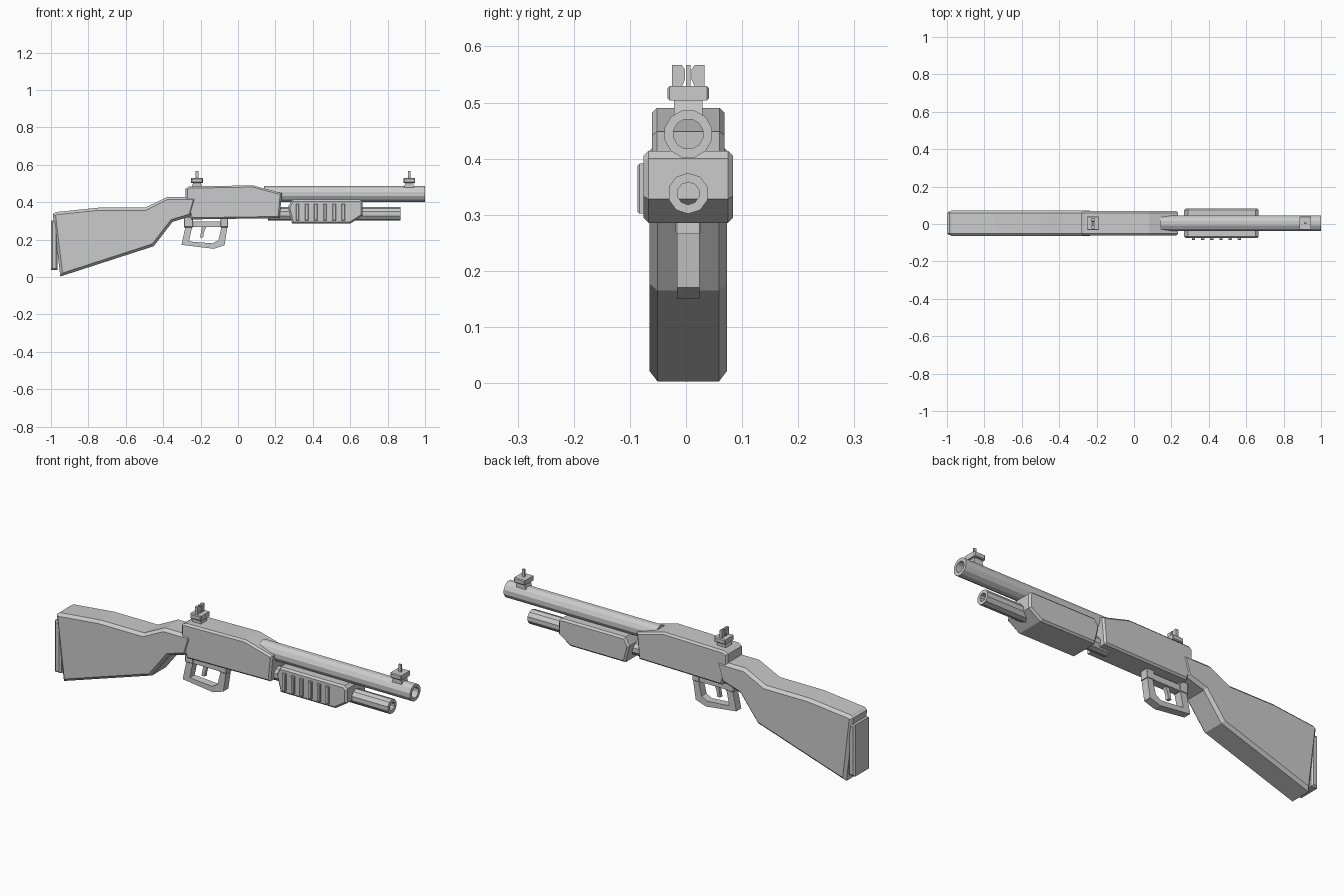
import bpy, bmesh, math

if "Cube" in bpy.data.objects:
    bpy.data.objects.remove(bpy.data.objects["Cube"])

CY = 0.004  # centre plane of the body
grey = bpy.data.materials.new("plain grey")
grey.diffuse_color = (0.6, 0.6, 0.6, 1)
grey.use_nodes = True
grey.node_tree.nodes["Principled BSDF"].inputs["Base Color"].default_value = grey.diffuse_color


def finish(name, bm):
    bmesh.ops.recalc_face_normals(bm, faces=bm.faces[:])
    me = bpy.data.meshes.new(name)
    bm.to_mesh(me)
    bm.free()
    me.materials.append(grey)
    ob = bpy.data.objects.new(name, me)
    bpy.context.collection.objects.link(ob)
    return ob


def slab(name, pts, half, chamfer=0.0, cy=CY):
    """Extrude an x-z outline across y, chamfering the rims of both sides."""
    bm = bmesh.new()
    a = [bm.verts.new((x, cy - half, z)) for x, z in pts]
    b = [bm.verts.new((x, cy + half, z)) for x, z in pts]
    caps = [bm.faces.new(a), bm.faces.new(b[::-1])]
    n = len(pts)
    for i in range(n):
        j = (i + 1) % n
        bm.faces.new((a[i], b[i], b[j], a[j]))
    bmesh.ops.recalc_face_normals(bm, faces=bm.faces[:])
    if chamfer:
        rim = [e for f in caps for e in f.edges]
        bmesh.ops.bevel(bm, geom=rim, offset=chamfer, segments=1, affect='EDGES')
    return finish(name, bm)


def box(name, x0, x1, y0, y1, z0, z1, chamfer=0.0):
    pts = [(x0, z0), (x1, z0), (x1, z1), (x0, z1)]
    return slab(name, pts, (y1 - y0) / 2, chamfer, (y0 + y1) / 2)


def pipe(name, x0, x1, z, r, bore, sides):
    """Open pipe along x."""
    bm = bmesh.new()
    rings = []
    for x, rad in ((x0, r), (x1, r), (x1, bore), (x0, bore)):
        ring = []
        for i in range(sides):
            t = 2 * math.pi * (i + 0.5) / sides
            ring.append(bm.verts.new((x, CY + rad * math.cos(t), z + rad * math.sin(t))))
        rings.append(ring)
    for k in range(4):
        p, q = rings[k], rings[(k + 1) % 4]
        for i in range(sides):
            j = (i + 1) % sides
            bm.faces.new((p[i], p[j], q[j], q[i]))
    return finish(name, bm)


def frame(name, outer, inner, half):
    """Closed loop frame between two x-z outlines."""
    bm = bmesh.new()
    rings = [[bm.verts.new((x, CY + s * half, z)) for x, z in pts]
             for pts, s in ((outer, -1), (outer, 1), (inner, 1), (inner, -1))]
    n = len(outer)
    for k in range(4):
        p, q = rings[k], rings[(k + 1) % 4]
        for i in range(n):
            j = (i + 1) % n
            bm.faces.new((p[i], p[j], q[j], q[i]))
    return finish(name, bm)


# Stock and butt plate
slab("stock", [(-0.99, 0.335), (-0.975, 0.347), (-0.743, 0.371), (-0.495, 0.371),
               (-0.38, 0.428), (-0.22, 0.428), (-0.25, 0.325), (-0.35, 0.295),
               (-0.45, 0.165), (-0.95, 0.003)], 0.069, 0.014)
box("butt_plate", -1.0, -0.965, CY - 0.062, CY + 0.062, 0.038, 0.302, 0.008)

# Receiver
slab("receiver", [(-0.28, 0.472), (-0.262, 0.484), (0.08, 0.49), (0.235, 0.448),
                  (0.222, 0.315), (-0.25, 0.308), (-0.28, 0.40)], 0.065, 0.009)

# Barrel and magazine tube
pipe("barrel", 0.14, 1.0, 0.444, 0.0435, 0.027, 12)
pipe("magazine_tube", 0.16, 0.87, 0.338, 0.0365, 0.020, 10)

# Sliding fore-end with ribs on the front side
slab("fore_end", [(0.267, 0.374), (0.29, 0.414), (0.65, 0.414), (0.666, 0.40),
                  (0.666, 0.328), (0.60, 0.285), (0.289, 0.285)], 0.0795, 0.009)
for i in range(6):
    x = 0.318 + 0.049 * i
    box("grip_rib_%d" % (i + 1), x - 0.009, x + 0.009, -0.086, -0.07, 0.302, 0.391, 0.003)

# Trigger guard, its mounts and the trigger
frame("trigger_guard",
      [(-0.275, 0.298), (-0.302, 0.172), (-0.13, 0.151), (-0.072, 0.17), (-0.052, 0.298)],
      [(-0.245, 0.268), (-0.262, 0.19), (-0.135, 0.18), (-0.105, 0.197), (-0.088, 0.268)], 0.020)
box("guard_mount_rear", -0.288, -0.24, CY - 0.023, CY + 0.023, 0.266, 0.32, 0.003)
box("guard_mount_front", -0.094, -0.053, CY - 0.023, CY + 0.023, 0.266, 0.32, 0.003)
slab("trigger", [(-0.19, 0.28), (-0.165, 0.28), (-0.182, 0.24), (-0.186, 0.212),
                 (-0.203, 0.212), (-0.198, 0.24)], 0.009)

# Sights: neck, base and post for both, notch blades on the rear one
for name, x in (("rear", -0.219), ("front", 0.916)):
    slab(name + "_sight_neck", [(x - 0.03, 0.475), (x + 0.026, 0.475),
                                (x + 0.02, 0.508), (x - 0.02, 0.508)], 0.025)
    box(name + "_sight_base", x - 0.031, x + 0.031, CY - 0.037, CY + 0.037, 0.504, 0.529, 0.004)
    box(name + "_sight_post", x - 0.007, x + 0.007, CY - 0.004, CY + 0.004, 0.525, 0.567)
for side in (-1, 1):
    # blade outline in y-z, inner corners cut
    bm = bmesh.new()
    yz = [(0.029, 0.527), (0.012, 0.527), (0.006, 0.541), (0.006, 0.559),
          (0.012, 0.567), (0.029, 0.567)]
    f = bm.faces.new([bm.verts.new((-0.226, CY + side * y, z)) for y, z in yz])
    ext = bmesh.ops.extrude_face_region(bm, geom=[f], use_keep_orig=True)
    for v in ext["geom"]:
        if isinstance(v, bmesh.types.BMVert):
            v.co.x += 0.014
    finish("rear_sight_blade_%s" % ("left" if side < 0 else "right"), bm)
